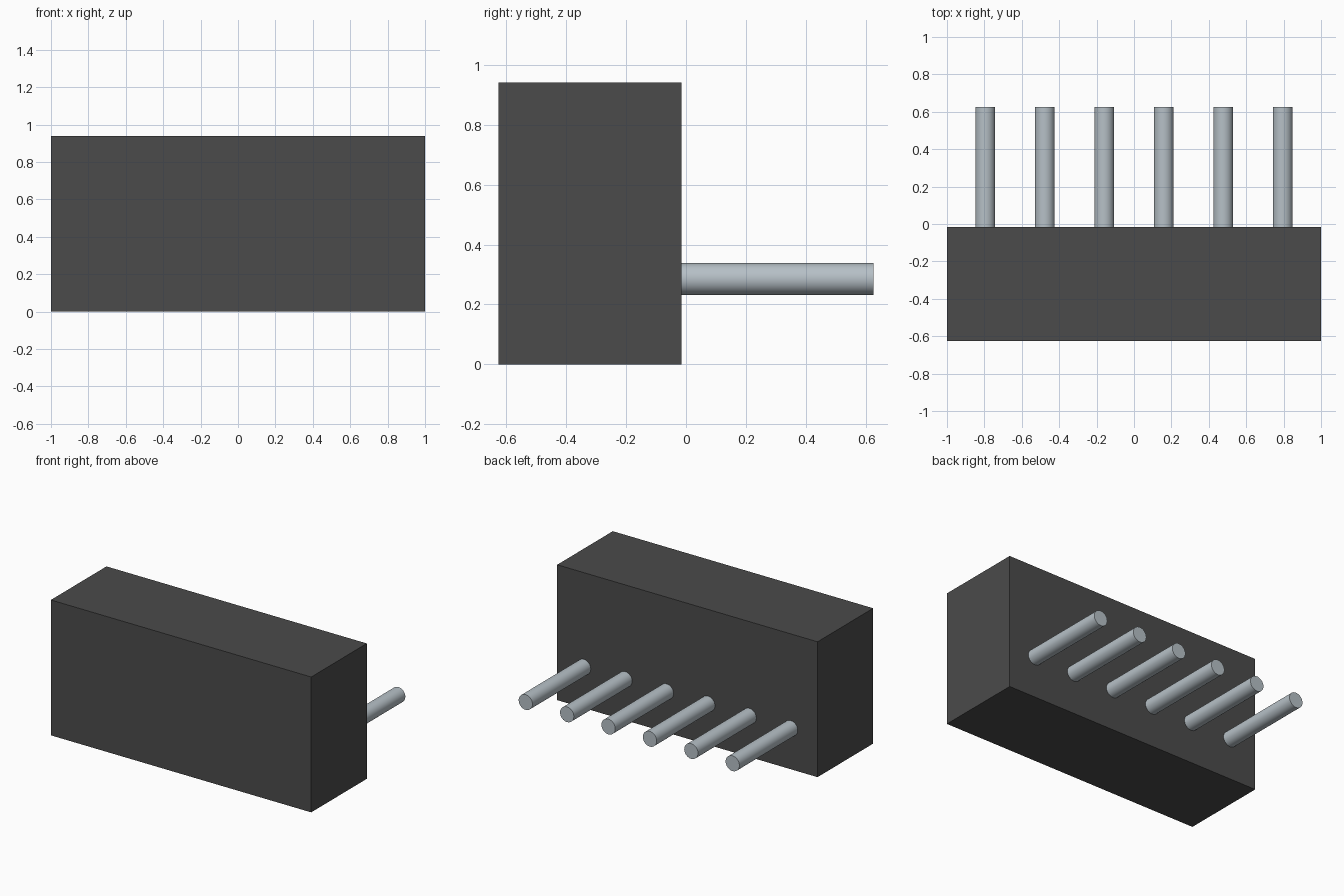
import bpy
import math

cube = bpy.data.objects.get("Cube")
if cube:
    bpy.data.objects.remove(cube, do_unlink=True)


def make_material(name, rgb, metallic=0.0):
    mat = bpy.data.materials.new(name)
    mat.use_nodes = True
    mat.diffuse_color = (*rgb, 1)
    bsdf = next(n for n in mat.node_tree.nodes if n.type == 'BSDF_PRINCIPLED')
    bsdf.inputs["Base Color"].default_value = (*rgb, 1)
    return mat


dark = make_material("dark grey plastic", (0.07, 0.07, 0.07))
steel = make_material("pale steel", (0.47, 0.53, 0.57))

# Body: plain sharp-edged block
FRONT, REAR, HEIGHT = -0.625, -0.015, 0.94
bpy.ops.mesh.primitive_cube_add(size=1, location=(0, (FRONT + REAR) / 2, HEIGHT / 2))
body = bpy.context.object
body.name = "housing_block"
body.scale = (2, REAR - FRONT, HEIGHT)
bpy.ops.object.transform_apply(location=False, rotation=False, scale=True)
body.data.materials.append(dark)

# Row of six round pins on the back, evenly spaced
PITCH, RADIUS, PIN_Z, TIP = 0.318, 0.053, 0.285, 0.625
for i in range(6):
    bpy.ops.mesh.primitive_cylinder_add(
        vertices=32, radius=RADIUS, depth=TIP - REAR,
        location=((i - 2.5) * PITCH, (TIP + REAR) / 2, PIN_Z),
        rotation=(math.pi / 2, 0, 0))
    pin = bpy.context.object
    pin.name = f"pin_{i + 1}"
    pin.data.materials.append(steel)
    bpy.ops.object.shade_smooth_by_angle(angle=math.radians(40))
